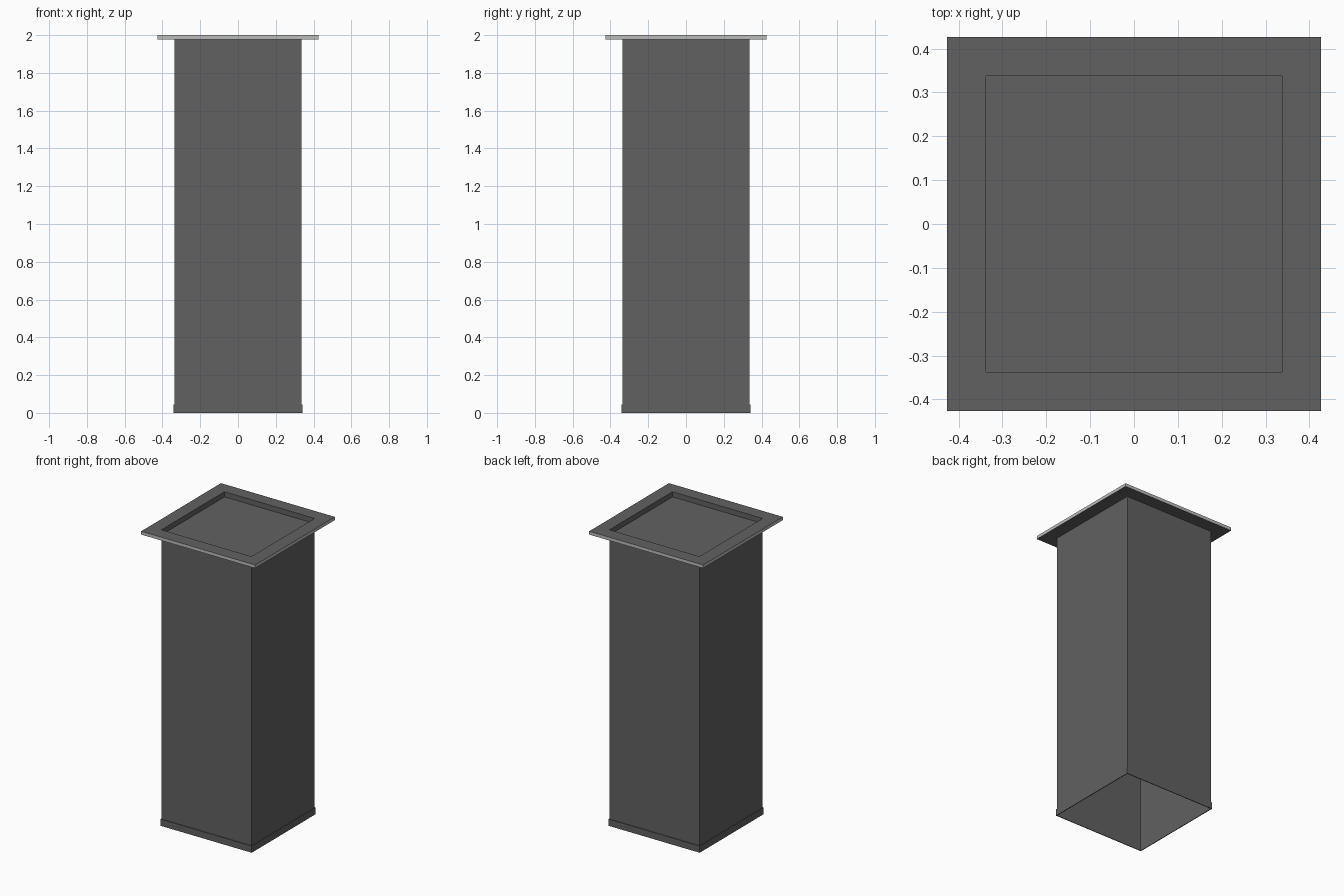
import bpy
import bmesh

cube = bpy.data.objects.get("Cube")
if cube:
    bpy.data.objects.remove(cube, do_unlink=True)


def material(name, value):
    mat = bpy.data.materials.new(name)
    mat.use_nodes = True
    colour = (value, value, value, 1.0)
    mat.diffuse_color = colour
    mat.node_tree.nodes["Principled BSDF"].inputs["Base Color"].default_value = colour
    return mat


dark_grey = material("dark grey", 0.12)
light_grey = material("light grey", 0.50)


def square_loft(name, profile, closed=False, materials=(dark_grey,)):
    """Sweep a (half width, height) profile around a square."""
    bm = bmesh.new()
    rings = [[bm.verts.new((sx * h, sy * h, z))
              for sx, sy in ((-1, -1), (1, -1), (1, 1), (-1, 1))]
             for h, z in profile]
    pairs = list(zip(rings, rings[1:]))
    if closed:
        pairs.append((rings[-1], rings[0]))
    for low, high in pairs:
        for i in range(4):
            j = (i + 1) % 4
            bm.faces.new((low[i], low[j], high[j], high[i]))
    bm.normal_update()
    mesh = bpy.data.meshes.new(name)
    bm.to_mesh(mesh)
    bm.free()
    for mat in materials:
        mesh.materials.append(mat)
    obj = bpy.data.objects.new(name, mesh)
    bpy.context.collection.objects.link(obj)
    return obj


BODY, SKIRT, RIM = 0.337, 0.342, 0.426
RIM_BASE, PANEL_Z = 1.978, 1.965

# Hollow column, open at the bottom
square_loft("column", [(BODY, 0), (BODY, RIM_BASE)])

# Slim band around the foot
square_loft("foot_band", [(BODY, 0), (SKIRT, 0), (SKIRT, 0.045), (BODY, 0.045)])

# Flat rim around the top, with light outer edges
rim = square_loft("top_rim", [(BODY, RIM_BASE), (RIM, RIM_BASE), (RIM, 2), (BODY, 2)],
                  closed=True, materials=(dark_grey, light_grey))
for face in rim.data.polygons:
    if abs(face.normal.z) < 0.5 and max(abs(face.center.x), abs(face.center.y)) > 0.4:
        face.material_index = 1

# Panel sunk below the rim
bpy.ops.mesh.primitive_plane_add(size=2 * BODY, location=(0, 0, PANEL_Z))
panel = bpy.context.object
panel.name = "sunken_panel"
panel.data.materials.append(dark_grey)
